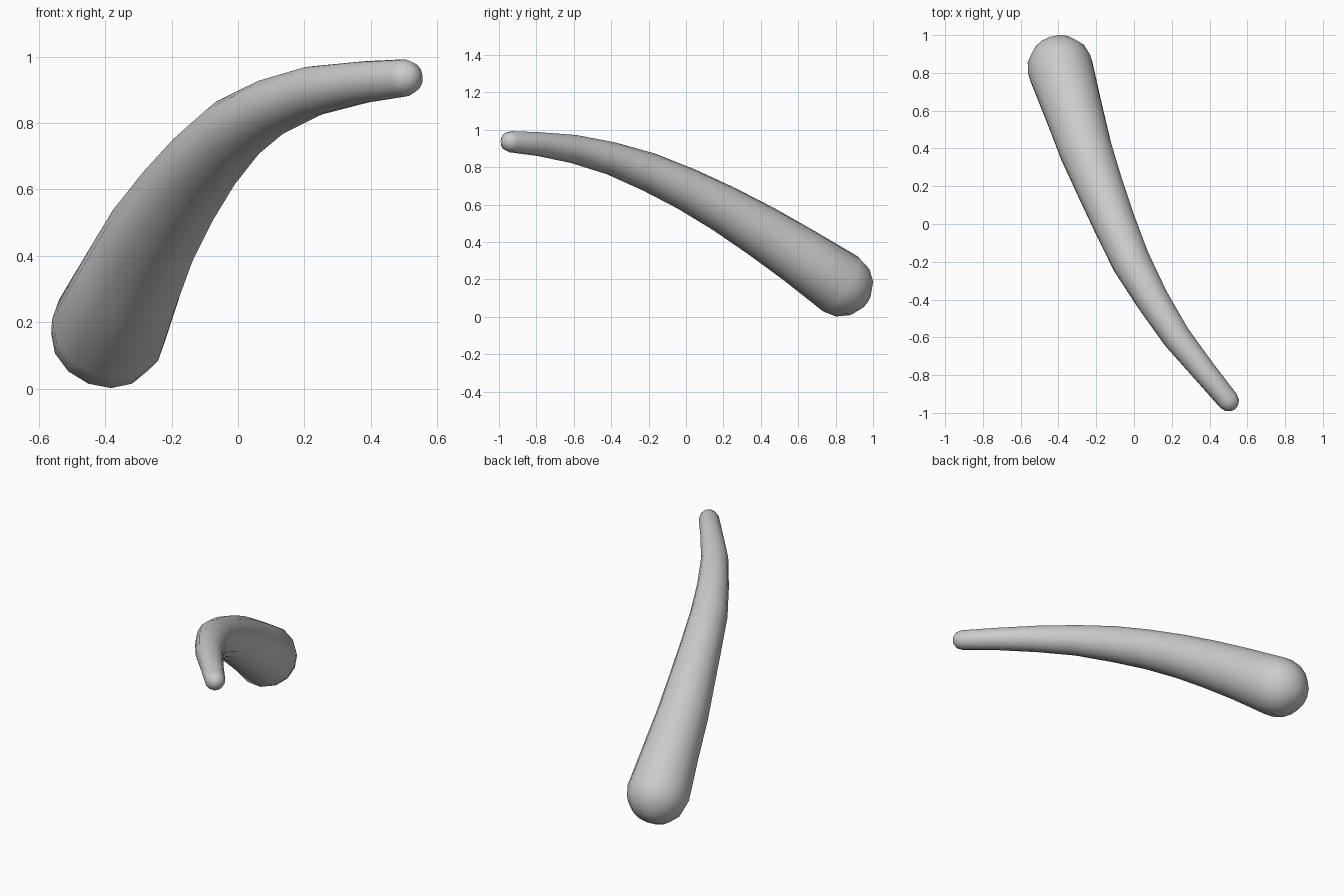
import bpy, bmesh, math
from mathutils import Vector

if "Cube" in bpy.data.objects:
    bpy.data.objects.remove(bpy.data.objects["Cube"])

SIDES = 14

# Centre line and radius of the curved tapering body: x, y, z, radius
path = [(-.390, .825, .176, .176), (-.320, .600, .330, .157), (-.258, .400, .459, .143),
        (-.182, .200, .578, .128), (-.102, .000, .684, .115), (-.015, -.200, .775, .104),
        (.097, -.400, .847, .088), (.226, -.600, .897, .076), (.375, -.785, .923, .064),
        (.500, -.936, .936, .057)]
pts = [Vector(p[:3]) for p in path]
rad = [p[3] for p in path]


def tangent(i):
    return (pts[min(i + 1, len(pts) - 1)] - pts[max(i - 1, 0)]).normalized()


# Ring list: rounded butt, body, rounded tip
rings = []
t0, t1 = tangent(0), tangent(len(pts) - 1)
for a in (75, 50, 25):
    a = math.radians(a)
    rings.append((pts[0] - t0 * rad[0] * math.sin(a), t0, rad[0] * math.cos(a)))
for i, p in enumerate(pts):
    rings.append((p, tangent(i), rad[i]))
for a in (35, 65):
    a = math.radians(a)
    rings.append((pts[-1] + t1 * rad[-1] * math.sin(a), t1, rad[-1] * math.cos(a)))

# Sweep the rings along the path
bm = bmesh.new()
u = Vector((0, 0, 1))
loops = []
for c, t, r in rings:
    u = (u - t * u.dot(t)).normalized()
    v = t.cross(u)
    loops.append([bm.verts.new(c + (u * math.cos(k) + v * math.sin(k)) * r)
                  for k in (2 * math.pi * j / SIDES for j in range(SIDES))])
for a, b in zip(loops, loops[1:]):
    for j in range(SIDES):
        n = (j + 1) % SIDES
        bm.faces.new((a[j], a[n], b[n], b[j]))

# Close both ends with a pole
for loop, pole in ((loops[0], pts[0] - t0 * rad[0]), (loops[-1], pts[-1] + t1 * rad[-1])):
    tip = bm.verts.new(pole)
    for j in range(SIDES):
        bm.faces.new((loop[j], loop[(j + 1) % SIDES], tip))
bmesh.ops.recalc_face_normals(bm, faces=bm.faces)

mesh = bpy.data.meshes.new("curved_horn")
bm.to_mesh(mesh)
bm.free()
horn = bpy.data.objects.new("curved_horn", mesh)
bpy.context.collection.objects.link(horn)
bpy.context.view_layer.objects.active = horn
horn.select_set(True)
bpy.ops.object.shade_smooth_by_angle(angle=math.radians(40))
